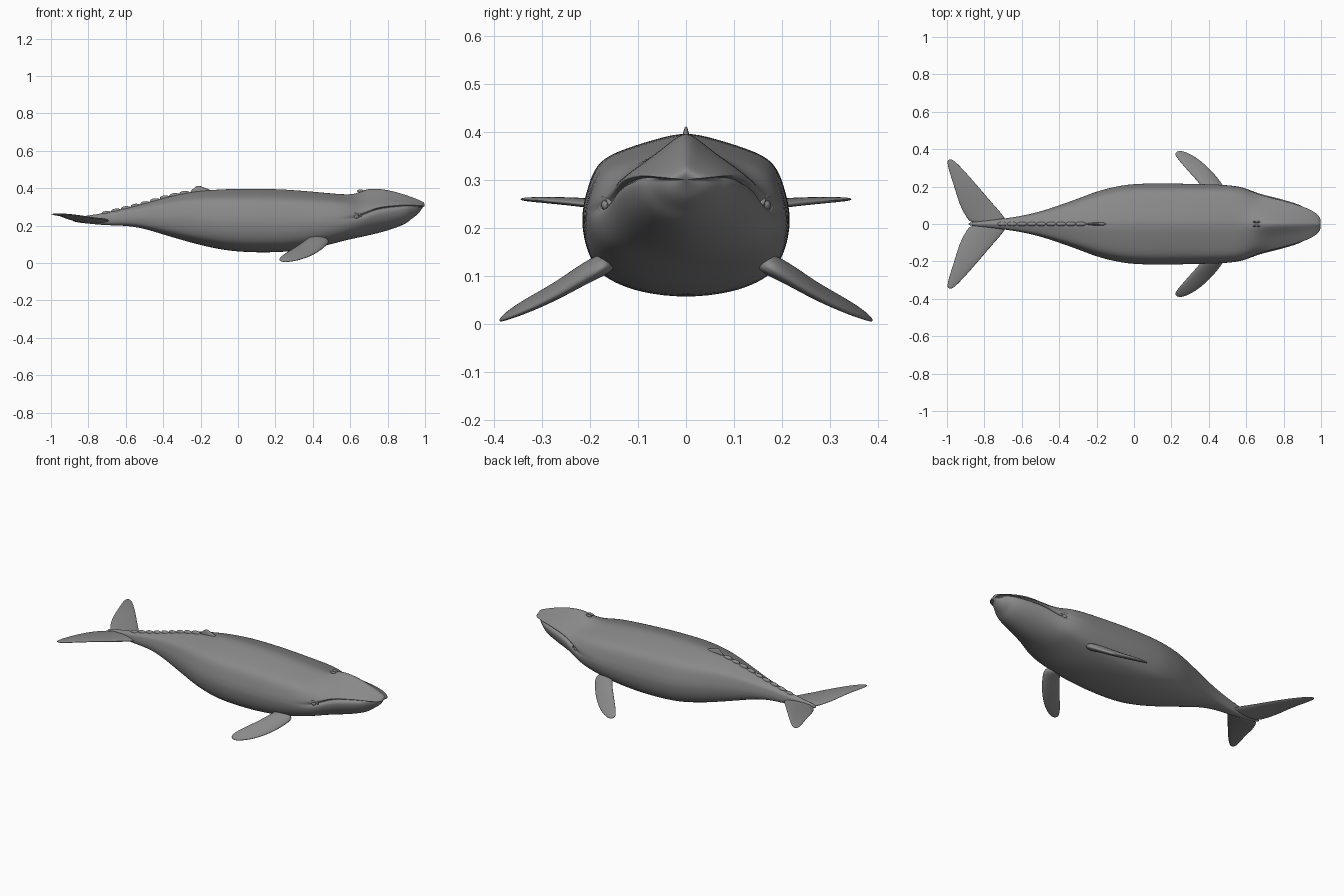
import bpy, bmesh, math
from mathutils import Vector

default = bpy.data.objects.get("Cube")
if default:
    bpy.data.objects.remove(default, do_unlink=True)

GREY = (0.25, 0.25, 0.25, 1)
skin = bpy.data.materials.new("whale grey")
skin.diffuse_color = GREY
skin.use_nodes = True
skin.node_tree.nodes["Principled BSDF"].inputs["Base Color"].default_value = GREY


def finish(name, bm, mirrored=False, levels=2):
    """Turn a bmesh into a smooth object, optionally mirrored across the body."""
    bmesh.ops.recalc_face_normals(bm, faces=bm.faces[:])
    for face in bm.faces:
        face.smooth = True
    mesh = bpy.data.meshes.new(name)
    bm.to_mesh(mesh)
    bm.free()
    mesh.materials.append(skin)
    obj = bpy.data.objects.new(name, mesh)
    bpy.context.collection.objects.link(obj)
    if mirrored:
        mod = obj.modifiers.new("both sides", "MIRROR")
        mod.use_axis = (False, True, False)
        mod.use_mirror_merge = False
    if levels:
        mod = obj.modifiers.new("smooth form", "SUBSURF")
        mod.levels = mod.render_levels = levels
    return obj


def loft(rings):
    """Skin a list of closed rings and cap both ends."""
    bm = bmesh.new()
    loops = [[bm.verts.new(p) for p in ring] for ring in rings]
    for a, b in zip(loops, loops[1:]):
        for i in range(len(a)):
            j = (i + 1) % len(a)
            bm.faces.new((a[i], a[j], b[j], b[i]))
    bm.faces.new(loops[0])
    bm.faces.new(loops[-1])
    return bm


# Half sections: (share of half width, share of height above or below the jaw line)
BODY = [(0, 1), (.28, .91), (.56, .8), (.81, .67), (.91, .47), (.97, .2), (.99, .08),
        (1, -.05), (1, -.15), (.97, -.4), (.86, -.68), (.7, -.81), (.45, -.93), (0, -1)]
HEAD = [(0, 1), (.2, .8), (.42, .57), (.64, .38), (.83, .21), (.95, .09), (.95, .02),
        (.8, 0), (.97, -.06), (1, -.2), (.93, -.45), (.76, -.68), (.45, -.89), (0, -1)]

# Body stations: x, top, jaw line, bottom, half width, head share
STATIONS = [
    (-.89, .24, .23, .22, .008, 0), (-.8, .255, .23, .21, .018, 0),
    (-.7, .27, .235, .2, .028, 0), (-.6, .295, .245, .2, .043, 0),
    (-.5, .32, .25, .183, .066, 0), (-.4, .35, .25, .15, .1, 0),
    (-.3, .375, .25, .12, .135, 0), (-.2, .39, .245, .092, .175, 0),
    (-.1, .398, .24, .07, .2, 0), (0, .402, .235, .055, .217, 0),
    (.2, .402, .23, .05, .217, 0), (.38, .388, .23, .068, .213, 0),
    (.5, .376, .235, .098, .209, 0), (.58, .37, .24, .12, .2, .1),
    (.63, .375, .245, .13, .18, .4), (.68, .403, .265, .14, .162, .85),
    (.74, .407, .29, .152, .147, 1), (.82, .393, .301, .175, .126, 1),
    (.9, .367, .307, .206, .1, 1), (.95, .347, .306, .232, .078, 1),
    (.985, .332, .304, .256, .052, 1), (1.002, .318, .303, .28, .024, 1)]


def body_ring(x, top, jaw, bottom, width, head):
    half = []
    for (by, bz), (hy, hz) in zip(BODY, HEAD):
        y = by + (hy - by) * head
        z = bz + (hz - bz) * head
        height = top - jaw if z > 0 else jaw - bottom
        # the lower jaw sits a little behind the snout
        back = .025 * head if z < 0 and x > .9 else 0
        half.append(Vector((x - back, y * width, jaw + z * height)))
    other = [Vector((p.x, -p.y, p.z)) for p in half[-2:0:-1]]
    return half + other


finish("body", loft([body_ring(*s) for s in STATIONS]))


def blade(name, stations):
    """Fin lofted from (leading point, trailing point, thickness) stations."""
    rings = []
    for lead, trail, thick in stations:
        lead, trail = Vector(lead), Vector(trail)
        centre, chord = (lead + trail) / 2, (lead - trail) / 2
        span = Vector(stations[-1][0]) - Vector(stations[0][0])
        normal = chord.cross(span).normalized() * thick / 2
        ring = []
        for i in range(10):
            a = math.tau * i / 10
            ring.append(centre + chord * math.cos(a) * 1.04 + normal * math.sin(a))
        rings.append(ring)
    return finish(name, loft(rings), mirrored=True)


# Pectoral flippers sweep out, down and back
blade("flippers", [
    ((.5, .16, .125), (.39, .14, .145), .05),
    ((.475, .21, .095), (.365, .2, .125), .042),
    ((.43, .27, .057), (.31, .26, .085), .032),
    ((.36, .338, .024), (.258, .318, .056), .025),
    ((.29, .382, .008), (.225, .358, .032), .017),
    ((.24, .394, .004), (.217, .38, .014), .008)])

# Tail flukes
blade("tail_flukes", [
    ((-.67, 0, .225), (-.87, 0, .228), .035),
    ((-.695, .045, .228), (-.895, .03, .232), .03),
    ((-.755, .11, .236), (-.935, .1, .244), .025),
    ((-.84, .21, .25), (-.962, .2, .257), .02),
    ((-.92, .3, .258), (-.992, .29, .26), .014),
    ((-.975, .352, .26), (-1.002, .345, .261), .007)])


def top_at(x):
    for a, b in zip(STATIONS, STATIONS[1:]):
        if a[0] <= x <= b[0]:
            return a[1] + (b[1] - a[1]) * (x - a[0]) / (b[0] - a[0])


def add_ball(bm, centre, size):
    made = bmesh.ops.create_uvsphere(bm, u_segments=16, v_segments=10, radius=1)
    for v in made["verts"]:
        v.co = Vector([c + s * k for c, s, k in zip(centre, size, v.co)])


# Row of knuckles along the tail ridge
bm = bmesh.new()
for i in range(9):
    x = -.7 + i * .052
    add_ball(bm, (x, 0, top_at(x) - .006), (.03, .012, .014))
finish("ridge_knuckles", bm, levels=0)

# Small hooked dorsal fin
fin = [(-.13, .392, .012), (-.175, .405, .01), (-.2, .418, .006), (-.222, .418, .004)]
rings = []
for x, z, w in fin:
    base = x - .04
    rings.append([(x, 0, z), (x - .01, w, z - .012), (base, w, .375),
                  (base - .01, 0, .37), (base, -w, .375), (x - .01, -w, z - .012)])
finish("dorsal_fin", loft(rings), levels=1)

# Blowhole ridges
bm = bmesh.new()
add_ball(bm, (.655, .011, .385), (.02, .006, .008))
finish("blowholes", bm, mirrored=True, levels=0)

# Eyes with a ring of eyelid around each
bm = bmesh.new()
add_ball(bm, (.63, .165, .248), (.016, .012, .012))
finish("eyes", bm, mirrored=True, levels=0)

rings = []
for i in range(21):
    a = math.tau * i / 20
    ring = []
    for j in range(8):
        b = math.tau * j / 8
        r = 1 + .22 * math.cos(b)
        ring.append((.63 + .025 * r * math.cos(a), .168 + .006 * math.sin(b) - .009 * math.cos(a),
                     .248 + .019 * r * math.sin(a)))
    rings.append(ring)
finish("eyelids", loft(rings), mirrored=True, levels=0)
